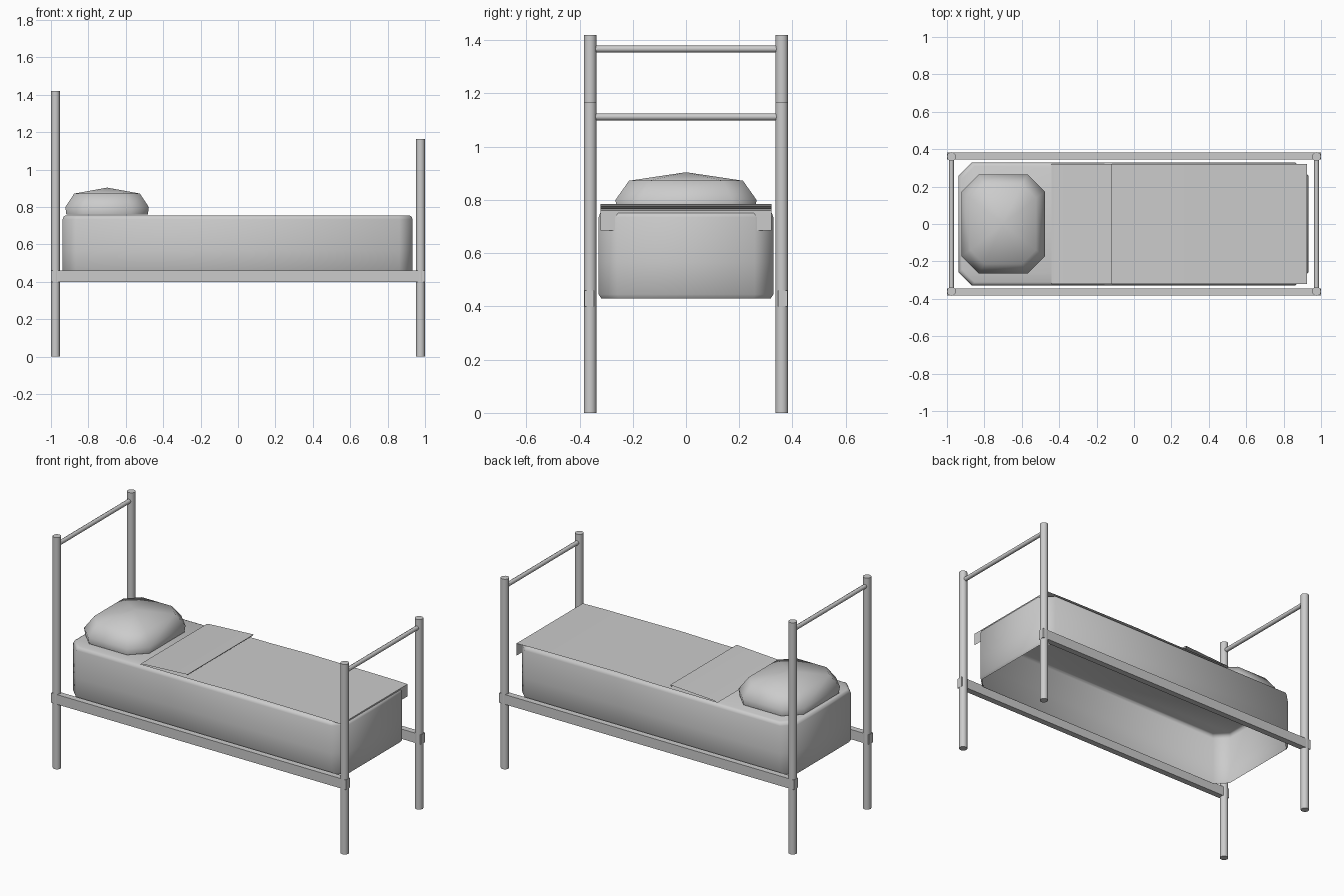
import bpy, math
from mathutils import Vector

if "Cube" in bpy.data.objects:
    bpy.data.objects.remove(bpy.data.objects["Cube"])


def make(name, verts, faces, smooth=None):
    me = bpy.data.meshes.new(name)
    me.from_pydata(verts, [], faces)
    me.update()
    ob = bpy.data.objects.new(name, me)
    bpy.context.collection.objects.link(ob)
    if smooth:
        bpy.ops.object.select_all(action='DESELECT')
        ob.select_set(True)
        bpy.context.view_layer.objects.active = ob
        bpy.ops.object.shade_smooth_by_angle(angle=math.radians(smooth))
    return ob


def tube(name, a, b, r, sides):
    a, b = Vector(a), Vector(b)
    q = (b - a).to_track_quat('Z', 'Y')
    ring = [q @ Vector((r * math.cos(t), r * math.sin(t), 0))
            for t in (2 * math.pi * i / sides for i in range(sides))]
    verts = [a + v for v in ring] + [b + v for v in ring]
    faces = [(i, (i + 1) % sides, sides + (i + 1) % sides, sides + i) for i in range(sides)]
    faces += [tuple(range(sides))[::-1], tuple(range(sides, 2 * sides))]
    return make(name, verts, faces, 50)


def box(name, lo, hi):
    verts = [(x, y, z) for z in (lo[2], hi[2])
             for x, y in ((lo[0], lo[1]), (hi[0], lo[1]), (hi[0], hi[1]), (lo[0], hi[1]))]
    faces = [(3, 2, 1, 0), (4, 5, 6, 7)] + [(i, (i + 1) % 4, 4 + (i + 1) % 4, 4 + i) for i in range(4)]
    return make(name, verts, faces)


def octagon(cx, hx, hy, c, z):
    return [(cx + x, y, z) for x, y in (
        (hx, -hy + c), (hx, hy - c), (hx - c, hy), (-hx + c, hy),
        (-hx, hy - c), (-hx, -hy + c), (-hx + c, -hy), (hx - c, -hy))]


def loft(name, cx, rings, apex=None, bottom=False, smooth=50):
    """Stack of chamfered rectangles (half x, half y, chamfer, z)."""
    verts = [v for r in rings for v in octagon(cx, *r)]
    faces = [(8 * k + i, 8 * k + (i + 1) % 8, 8 * k + 8 + (i + 1) % 8, 8 * k + 8 + i)
             for k in range(len(rings) - 1) for i in range(8)]
    top = len(verts) - 8
    if apex:
        verts.append((cx, 0, apex))
        faces += [(top + i, top + (i + 1) % 8, top + 8) for i in range(8)]
    else:
        faces.append(tuple(range(top, top + 8)))
    if bottom:
        faces.append(tuple(range(7, -1, -1)))
    return make(name, verts, faces, smooth)


# Posts and crossbars at both ends
PX, PY = 0.976, 0.36
for end, x, height, bar_z in (("head", -PX, 1.42, 1.367), ("foot", PX, 1.165, 1.112)):
    for side, y in (("front", -PY), ("back", PY)):
        tube(f"{end}_{side}_post", (x, y, 0), (x, y, height), 0.024, 12)
    tube(f"{end}_crossbar", (x, -PY + 0.01, bar_z), (x, PY - 0.01, bar_z), 0.013, 8)

# Side rails
for side, s in (("front", -1), ("back", 1)):
    ys = sorted((s * 0.345, s * 0.382))
    box(f"{side}_rail", (-1.0, ys[0], 0.40), (1.0, ys[1], 0.46))

# Mattress shell, open underneath
loft("mattress", -0.002, [
    (0.925, 0.318, 0.065, 0.43),
    (0.935, 0.328, 0.07, 0.445),
    (0.935, 0.328, 0.07, 0.567),
    (0.935, 0.328, 0.07, 0.735),
    (0.930, 0.323, 0.07, 0.750),
    (0.918, 0.311, 0.068, 0.756)])

# Pillow
loft("pillow", -0.70, [
    (0.218, 0.259, 0.09, 0.76),
    (0.223, 0.265, 0.092, 0.80),
    (0.176, 0.214, 0.075, 0.872)], apex=0.904, bottom=True)

# Blanket sheet with turned-back fold at the head and short drop at the foot
profile = [(-0.125, 0.776), (-0.118, 0.785), (-0.15, 0.783), (-0.42, 0.768), (-0.44, 0.762),
           (0.0, 0.762), (0.25, 0.767), (0.8, 0.763), (0.925, 0.760), (0.925, 0.685)]
verts = [(x, y, z) for x, z in profile for y in (-0.322, 0.322)]
faces = [(2 * i, 2 * i + 2, 2 * i + 3, 2 * i + 1) for i in range(len(profile) - 1)]
make("blanket", verts, faces, 30)
